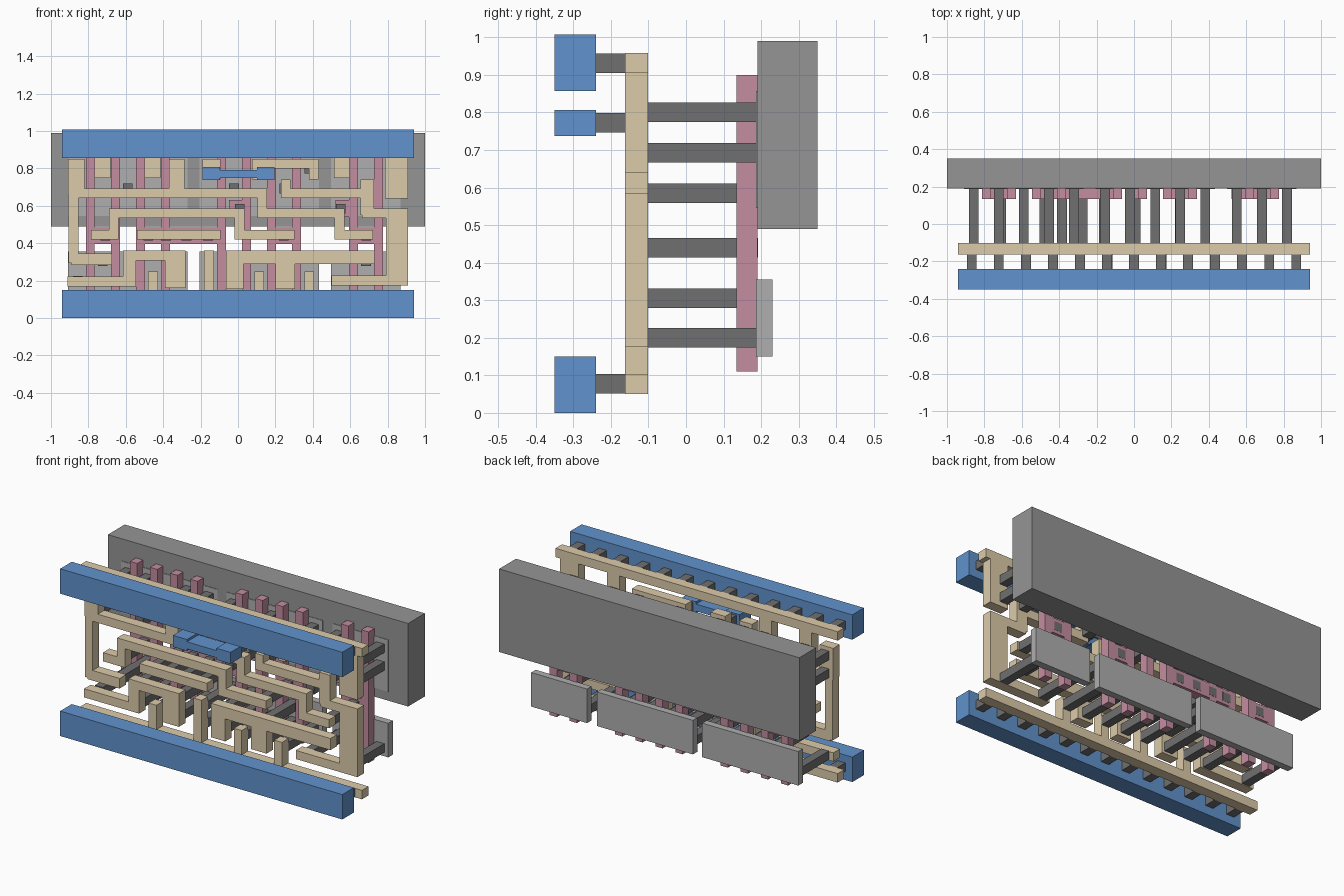
import bpy, bmesh

if "Cube" in bpy.data.objects:
    bpy.data.objects.remove(bpy.data.objects["Cube"])


def material(name, *rgb):
    m = bpy.data.materials.new(name)
    m.diffuse_color = (*rgb, 1)
    m.use_nodes = True
    m.node_tree.nodes["Principled BSDF"].inputs["Base Color"].default_value = m.diffuse_color
    return m


BLUE = material("blue_metal", 0.12, 0.29, 0.61)
TAN = material("tan_wiring", 0.72, 0.6, 0.4)
PINK = material("pink_gate", 0.55, 0.27, 0.35)
DARK = material("dark_contact", *[0.16] * 3)
MID = material("mid_grey", *[0.3] * 3)
PALE = material("pale_grey", *[0.43] * 3)


def plate(name, rects, y0, y1, mat):
    """Union of (x0, x1, z0, z1) rectangles, extruded from y0 to y1."""
    xs = sorted({v for r in rects for v in r[:2]})
    zs = sorted({v for r in rects for v in r[2:]})
    bm = bmesh.new()
    grid = {}

    def vert(i, j):
        if (i, j) not in grid:
            grid[i, j] = bm.verts.new((xs[i], y0, zs[j]))
        return grid[i, j]

    for i in range(len(xs) - 1):
        for j in range(len(zs) - 1):
            cx, cz = (xs[i] + xs[i + 1]) / 2, (zs[j] + zs[j + 1]) / 2
            if any(a < cx < b and c < cz < d for a, b, c, d in rects):
                bm.faces.new((vert(i, j), vert(i + 1, j), vert(i + 1, j + 1), vert(i, j + 1)))
    bmesh.ops.dissolve_limit(bm, angle_limit=0.01, verts=bm.verts[:], edges=bm.edges[:])
    out = bmesh.ops.extrude_face_region(bm, geom=bm.faces[:], use_keep_orig=True)
    moved = [g for g in out["geom"] if isinstance(g, bmesh.types.BMVert)]
    bmesh.ops.translate(bm, verts=moved, vec=(0, y1 - y0, 0))
    bmesh.ops.recalc_face_normals(bm, faces=bm.faces[:])
    me = bpy.data.meshes.new(name)
    bm.to_mesh(me)
    bm.free()
    me.materials.append(mat)
    bpy.context.collection.objects.link(bpy.data.objects.new(name, me))


H = 0.026   # half width of wires and contacts


def route(x, z, *moves):
    """Right-angled wire: moves give the next x, then z, then x and so on."""
    rects = []
    for i, v in enumerate(moves):
        nx, nz = (v, z) if i % 2 == 0 else (x, v)
        rects.append((min(x, nx) - H, max(x, nx) + H, min(z, nz) - H, max(z, nz) + H))
        x, z = nx, nz
    return rects


def bar(x, z0, z1, half=0.042):
    return [(x - half, x + half, z0, z1)]


def wire(name, *parts):
    plate(name, sum(parts, []), -0.163, -0.101, TAN)


def posts(name, xs, z, y0=-0.101, y1=0.19):
    plate(name, [(x - H, x + H, z - H, z + H) for x in xs], y0, y1, DARK)


# Back slab, active strips, and the gate columns between contact columns
plate("well_slab", [(-1, 1, 0.49, 0.99)], 0.19, 0.35, MID)
PITCH = 0.134
columns, gates = [], []
for side, start, count in (("left", -0.857, 4), ("middle", -0.155, 4), ("right", 0.55, 2)):
    cols = [start + PITCH * i for i in range(count + 1)]
    columns += cols
    gates += [x + PITCH / 2 for x in cols[:-1]]
    for level, z0, z1 in (("lower", 0.15, 0.355), ("upper", 0.545, 0.857)):
        plate(f"{side}_{level}_strip", [(cols[0] - 0.052, cols[-1] + 0.052, z0, z1)], 0.187, 0.23, PALE)

gate_rects = [r for x in gates for r in bar(x, 0.11, 0.9, 0.024)]
for a, b in ((0, 1), (2, 4), (6, 7), (8, 9)):
    gate_rects.append((gates[a], gates[b], 0.395, 0.485))
for g in (5, 8):
    gate_rects.append((gates[g] - 0.095, gates[g], 0.54, 0.63))
plate("gate_columns", gate_rects, 0.135, 0.191, PINK)

# Contact posts: each row marks which columns carry one
for z, row in ((0.2, "x.xxxxxxxxx.x"), (0.305, ".xx.xxx.x..x."),
               (0.693, "x.x.x.x.x..xx"), (0.8, "xx.xxx.x.xx.x")):
    posts("strip_contacts", [x for x, c in zip(columns, row) if c == "x"], z)
posts("low_gate_contacts", [-0.71, -0.48, -0.385, -0.275, -0.16, 0.245, 0.685], 0.44, y1=0.192)
posts("high_gate_contacts", [0.01, 0.55], 0.585)

# Local wiring: rails with their stubs
wire("top_rail_wire", [(-0.94, 0.94, 0.905, 0.958)], bar(0.848, 0.64, 0.92, 0.062),
     *[bar(x, 0.75, 0.92) for x in (-0.725, -0.457, 0.555)])
wire("bottom_rail_wire", [(-0.94, 0.94, 0.05, 0.104)], bar(-0.155, 0.09, 0.36, H),
     *[bar(columns[i], 0.09, 0.25, H) for i in (3, 7, 9)])

# Local wiring: routed nets
wire("left_loop_wire", route(-0.88, 0.668, 0.13, 0.56, 0.543, 0.445, 0.695),
     route(-0.88, 0.668, -0.88, 0.32, -0.70), bar(-0.697, 0.285, 0.346, 0.022),
     bar(-0.79, 0.285, 0.346, 0.1), bar(-0.865, 0.66, 0.85, 0.045), bar(-0.327, 0.66, 0.85))
wire("middle_wire", route(-0.76, 0.446, -0.665, 0.56, 0.008, 0.446, 0.275))
wire("short_bar_wire", route(-0.515, 0.446, -0.12))
wire("right_output_wire", route(0.255, 0.668, 0.69, 0.56, 0.88), bar(0.255, 0.65, 0.74, H),
     bar(0.69, 0.55, 0.74, 0.036), bar(0.85, 0.175, 0.586, 0.06), route(0.525, 0.201, 0.88))
wire("upper_left_tab", bar(-0.142, 0.74, 0.85, 0.048))
wire("upper_right_tab", route(0.1, 0.825, 0.405, 0.766), bar(0.132, 0.74, 0.851, 0.057))
wire("lower_left_wire", route(-0.885, 0.195, -0.58, 0.334, -0.31),
     bar(-0.58, 0.169, 0.36, 0.035), bar(-0.335, 0.16, 0.36, 0.055))
wire("lower_right_wire", [(-0.065, 0.73, 0.29, 0.36)],
     bar(-0.018, 0.155, 0.36, 0.047), bar(0.252, 0.155, 0.36, 0.052))


# Front metal rails and bridge, with the vias behind them
def metal(name, *rects):
    plate(name, rects, -0.35, -0.24, BLUE)


vias = [0.1445 * i for i in range(-6, 7)]
for name, z, vz in (("bottom", 0, 0.077), ("top", 0.857, 0.931)):
    metal(name + "_power_rail", (-0.94, 0.94, z, z + 0.15))
    posts(name + "_vias", vias, vz, -0.24, -0.163)
ends = (-0.142, 0.148)
posts("bridge_vias", ends, 0.772, -0.24, -0.163)
metal("bridge", (*ends, 0.75, 0.793), *[bar(x, 0.738, 0.807, 0.047)[0] for x in ends])
